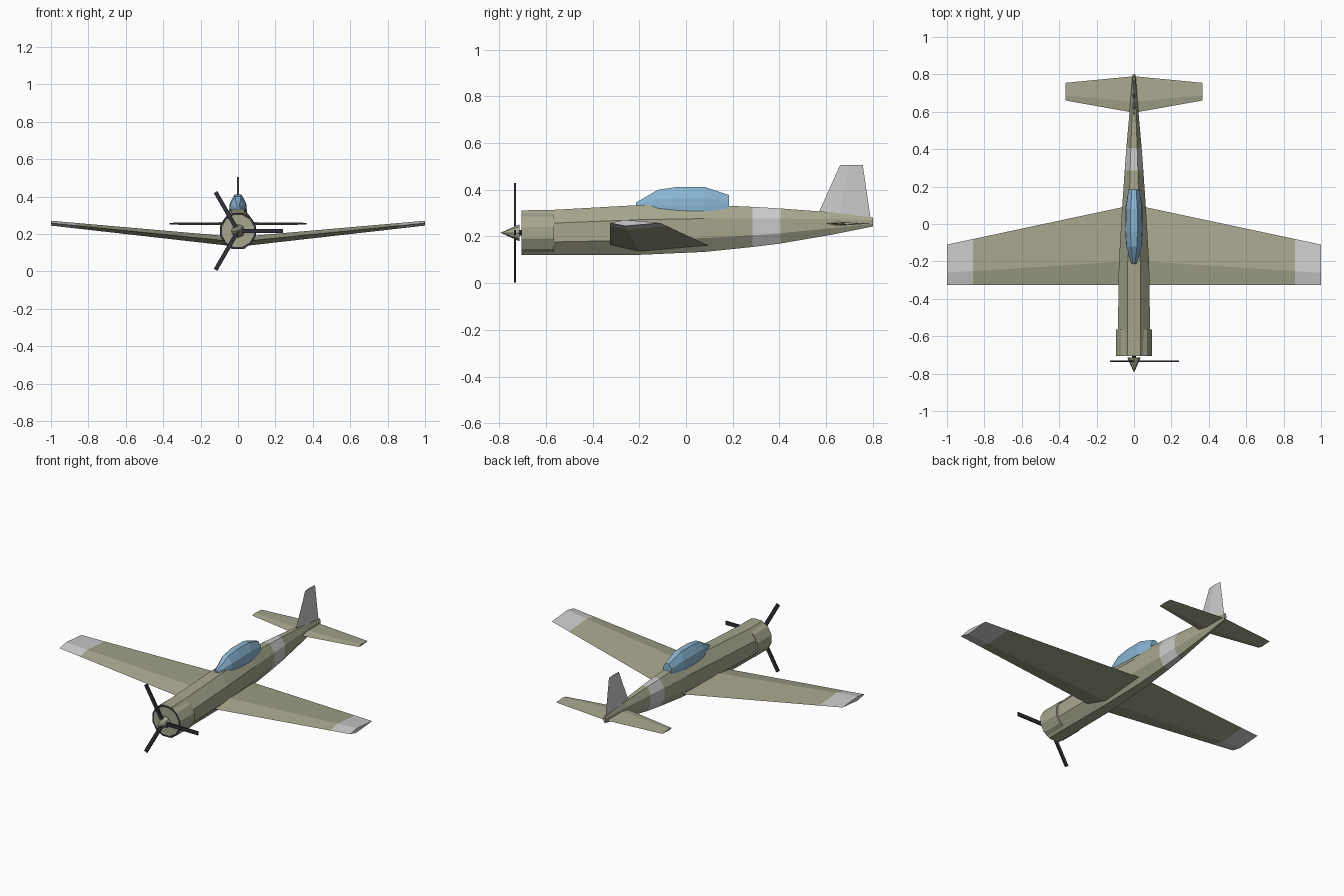
import bpy, bmesh
from math import pi, cos, sin, radians
from mathutils import Matrix

if "Cube" in bpy.data.objects:
    bpy.data.objects.remove(bpy.data.objects["Cube"])


def material(name, rgb):
    m = bpy.data.materials.new(name)
    m.diffuse_color = (*rgb, 1)
    m.use_nodes = True
    m.node_tree.nodes["Principled BSDF"].inputs["Base Color"].default_value = m.diffuse_color
    return m


OLIVE = material("olive", (0.38, 0.38, 0.27))
LIGHT = material("light_grey", (0.8, 0.8, 0.8))
GLASS = material("canopy_blue", (0.25, 0.46, 0.65))
DARK = material("dark", (0.03, 0.03, 0.04))


def finish(bm, name, mats):
    bmesh.ops.recalc_face_normals(bm, faces=bm.faces)
    me = bpy.data.meshes.new(name)
    bm.to_mesh(me)
    bm.free()
    for m in mats:
        me.materials.append(m)
    ob = bpy.data.objects.new(name, me)
    bpy.context.collection.objects.link(ob)
    return ob


def loft(name, rings, mats, light_spans=()):
    """Skin closed rings in order; spans listed in light_spans use the second material."""
    bm = bmesh.new()
    vr = [[bm.verts.new(p) for p in r] for r in rings]
    n = len(rings[0])
    for i in range(len(vr) - 1):
        for j in range(n):
            k = (j + 1) % n
            f = bm.faces.new((vr[i][j], vr[i][k], vr[i + 1][k], vr[i + 1][j]))
            f.material_index = int(i in light_spans)
    bm.faces.new(vr[0])
    end = bm.faces.new(vr[-1])
    end.material_index = int(len(vr) - 2 in light_spans)
    return finish(bm, name, mats)


def octagon(y, zb, zt, hw):
    s = 1 / cos(pi / 8)
    zc, hz = (zb + zt) / 2, (zt - zb) / 2
    return [(hw * s * cos(a), y, zc + hz * s * sin(a))
            for a in (pi / 8 + i * pi / 4 for i in range(8))]


def foil(x, y0, y1, z, t):
    """Four-sided aerofoil section with its ridge at 30% chord."""
    ym = y0 + 0.3 * (y1 - y0)
    return [(x, y0, z), (x, ym, z + t), (x, y1, z), (x, ym, z - t)]


def lerp(a, b, f):
    return [tuple(p + (q - p) * f for p, q in zip(u, v)) for u, v in zip(a, b)]


# Fuselage with a light band behind the cockpit
body = [(-0.70, 0.12, 0.312, 0.086), (-0.57, 0.12, 0.314, 0.086),
        (-0.21, 0.121, 0.334, 0.081), (0.08, 0.134, 0.336, 0.064),
        (0.285, 0.155, 0.327, 0.05), (0.405, 0.17, 0.320, 0.041),
        (0.62, 0.207, 0.304, 0.022), (0.80, 0.243, 0.281, 0.008)]
loft("fuselage", [octagon(*s) for s in body], [OLIVE, LIGHT], (4,))

# Engine cowl with dark front lip
bm = bmesh.new()
bmesh.ops.create_cone(bm, cap_ends=True, segments=12, radius1=0.099, radius2=0.099, depth=0.14,
                      matrix=Matrix.Translation((0, -0.635, 0.216)) @ Matrix.Rotation(pi / 2, 4, 'X')
                      @ Matrix.Rotation(pi / 12, 4, 'Z'))
bm.normal_update()
front = min(bm.faces, key=lambda f: f.calc_center_median().y)
for f in bmesh.ops.inset_region(bm, faces=[front], thickness=0.011)["faces"]:
    f.material_index = 1
finish(bm, "engine_cowl", [OLIVE, DARK])

# Canopy: half-dome sections
canopy = [(-0.215, 0.345, 0.013), (-0.12, 0.40, 0.042), (-0.04, 0.412, 0.047),
          (0.08, 0.412, 0.046), (0.185, 0.377, 0.030)]
loft("canopy", [[(w, y, 0.31)] + [(w * cos(radians(a)), y, 0.333 + (zt - 0.333) * sin(radians(a)) / sin(radians(67.5)))
                                  for a in (0, 22.5, 67.5, 112.5, 157.5, 180)] + [(-w, y, 0.31)]
                for y, zt, w in canopy], [GLASS])

# Wings with light tips, and tailplane
for side, s in (("left", -1), ("right", 1)):
    root = foil(0, -0.325, 0.103, 0.158, 0.026)
    tip = foil(s, -0.325, -0.11, 0.258, 0.013)
    loft(side + "_wing", [root, lerp(root, tip, 0.86), tip], [OLIVE, LIGHT], (1,))
    loft(side + "_tailplane", [foil(0, 0.595, 0.79, 0.255, 0.009),
                               foil(s * 0.365, 0.66, 0.755, 0.255, 0.005)], [OLIVE])


# Tail fin
def fin_section(y0, y1, z0, z1, t):
    ym, zm = y0 + 0.4 * (y1 - y0), z0 + 0.4 * (z1 - z0)
    return [(0, y0, z0), (t, ym, zm), (0, y1, z1), (-t, ym, zm)]


loft("tail_fin", [fin_section(0.565, 0.79, 0.295, 0.28, 0.008),
                  fin_section(0.66, 0.757, 0.506, 0.506, 0.004)], [LIGHT])

# Spinner and propeller shaft
HUB = Matrix.Translation((0, 0, 0.216))
for name, r1, r2, y0, y1, mat in (("spinner", 0.036, 0, -0.714, -0.795, OLIVE),
                                  ("propeller_shaft", 0.012, 0.012, -0.69, -0.72, DARK)):
    bm = bmesh.new()
    bmesh.ops.create_cone(bm, cap_ends=True, segments=8, radius1=r1, radius2=r2, depth=y0 - y1,
                          matrix=HUB @ Matrix.Translation((0, (y0 + y1) / 2, 0)) @ Matrix.Rotation(pi / 2, 4, 'X'))
    finish(bm, name, [mat])

# Three propeller blades
for i in range(3):
    bm = bmesh.new()
    bmesh.ops.create_cube(bm, size=1, matrix=HUB @ Matrix.Rotation(i * 2 * pi / 3, 4, 'Y')
                          @ Matrix.Translation((0.12, -0.733, 0)) @ Matrix.Diagonal((0.24, 0.009, 0.022, 1)))
    finish(bm, "propeller_blade_%d" % (i + 1), [DARK])
